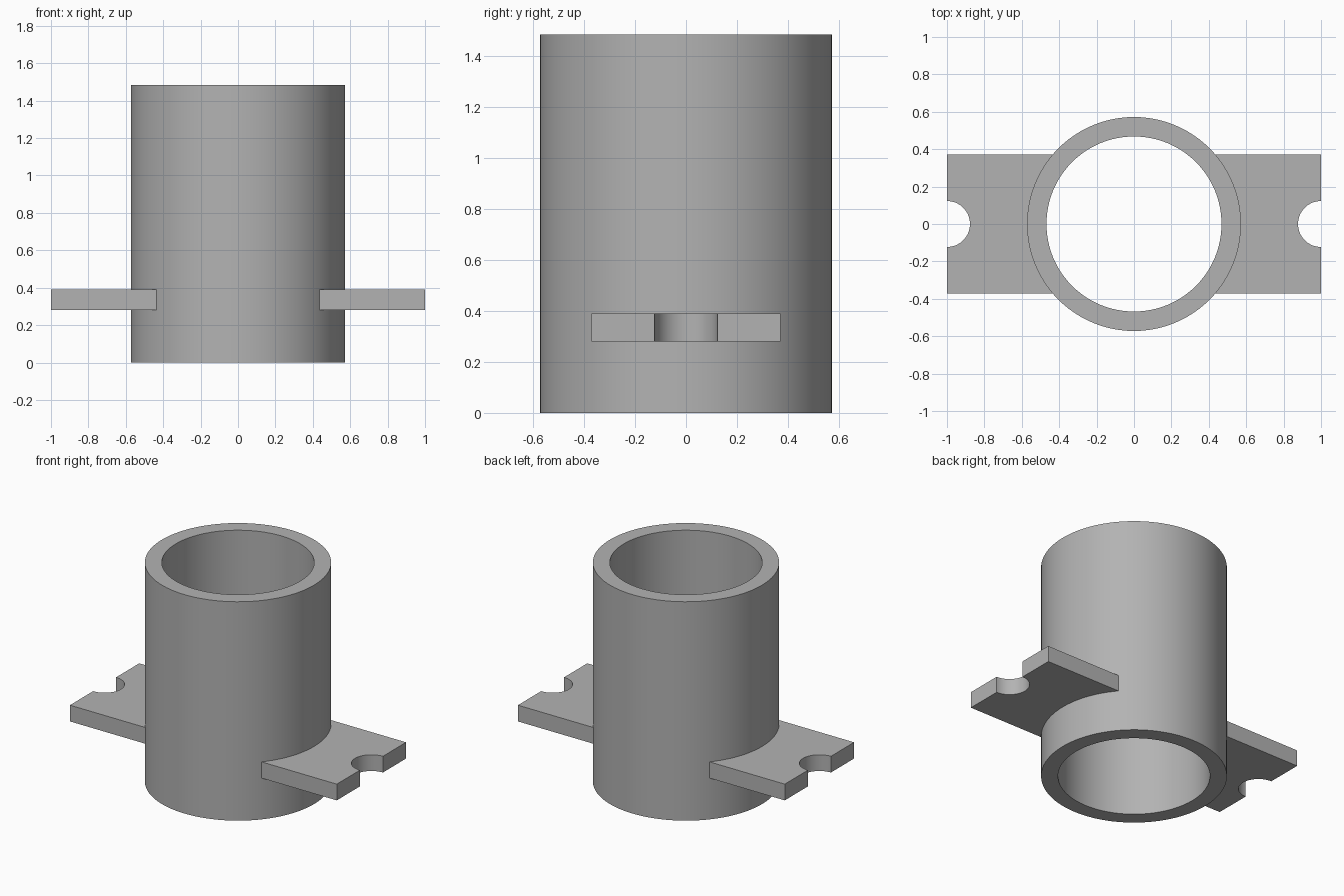
import bpy
import bmesh
from math import asin, cos, sin, pi

cube = bpy.data.objects.get("Cube")
if cube:
    bpy.data.objects.remove(cube, do_unlink=True)

OUTER, INNER, HEIGHT = 0.572, 0.468, 1.483
HALF_WIDTH, NOTCH = 0.371, 0.123
FLANGE_BOTTOM, FLANGE_TOP = 0.28, 0.39

grey = bpy.data.materials.new("plain grey")
grey.use_nodes = True
colour = (0.45, 0.45, 0.45, 1)
grey.diffuse_color = colour
grey.node_tree.nodes["Principled BSDF"].inputs["Base Color"].default_value = colour


def arc(cx, radius, start, end, steps):
    """Points along an arc centred on the x axis."""
    angles = [start + (end - start) * i / steps for i in range(steps + 1)]
    return [(cx + radius * cos(a), radius * sin(a)) for a in angles]


def finish(name, bm):
    bmesh.ops.recalc_face_normals(bm, faces=bm.faces)
    mesh = bpy.data.meshes.new(name)
    bm.to_mesh(mesh)
    bm.free()
    mesh.materials.append(grey)
    obj = bpy.data.objects.new(name, mesh)
    bpy.context.collection.objects.link(obj)
    bpy.ops.object.select_all(action="DESELECT")
    obj.select_set(True)
    bpy.context.view_layer.objects.active = obj
    bpy.ops.object.shade_smooth_by_angle()
    return obj


# Open tube: a rectangular wall section spun around the z axis
bm = bmesh.new()
section = [bm.verts.new(p) for p in
           [(INNER, 0, 0), (OUTER, 0, 0), (OUTER, 0, HEIGHT), (INNER, 0, HEIGHT)]]
edges = [bm.edges.new((section[i], section[(i + 1) % 4])) for i in range(4)]
bmesh.ops.spin(bm, geom=section + edges, cent=(0, 0, 0), axis=(0, 0, 1),
               angle=2 * pi, steps=96, use_merge=True)
bmesh.ops.remove_doubles(bm, verts=bm.verts, dist=0.0001)
finish("tube", bm)

# Mounting flanges: plates seated in the tube wall, with a half-round end notch
seat = (OUTER + INNER) / 2 + 0.02
spread = asin(HALF_WIDTH / seat)
outline = arc(0, seat, spread, -spread, 24)
outline += [(1, -HALF_WIDTH)] + arc(1, NOTCH, 1.5 * pi, 0.5 * pi, 32) + [(1, HALF_WIDTH)]
for name, side in (("left_flange", 1), ("right_flange", -1)):
    bm = bmesh.new()
    face = bm.faces.new([bm.verts.new((side * x, y, FLANGE_BOTTOM)) for x, y in outline])
    solid = bmesh.ops.extrude_face_region(bm, geom=[face])
    top = [v for v in solid["geom"] if isinstance(v, bmesh.types.BMVert)]
    bmesh.ops.translate(bm, verts=top, vec=(0, 0, FLANGE_TOP - FLANGE_BOTTOM))
    finish(name, bm)
